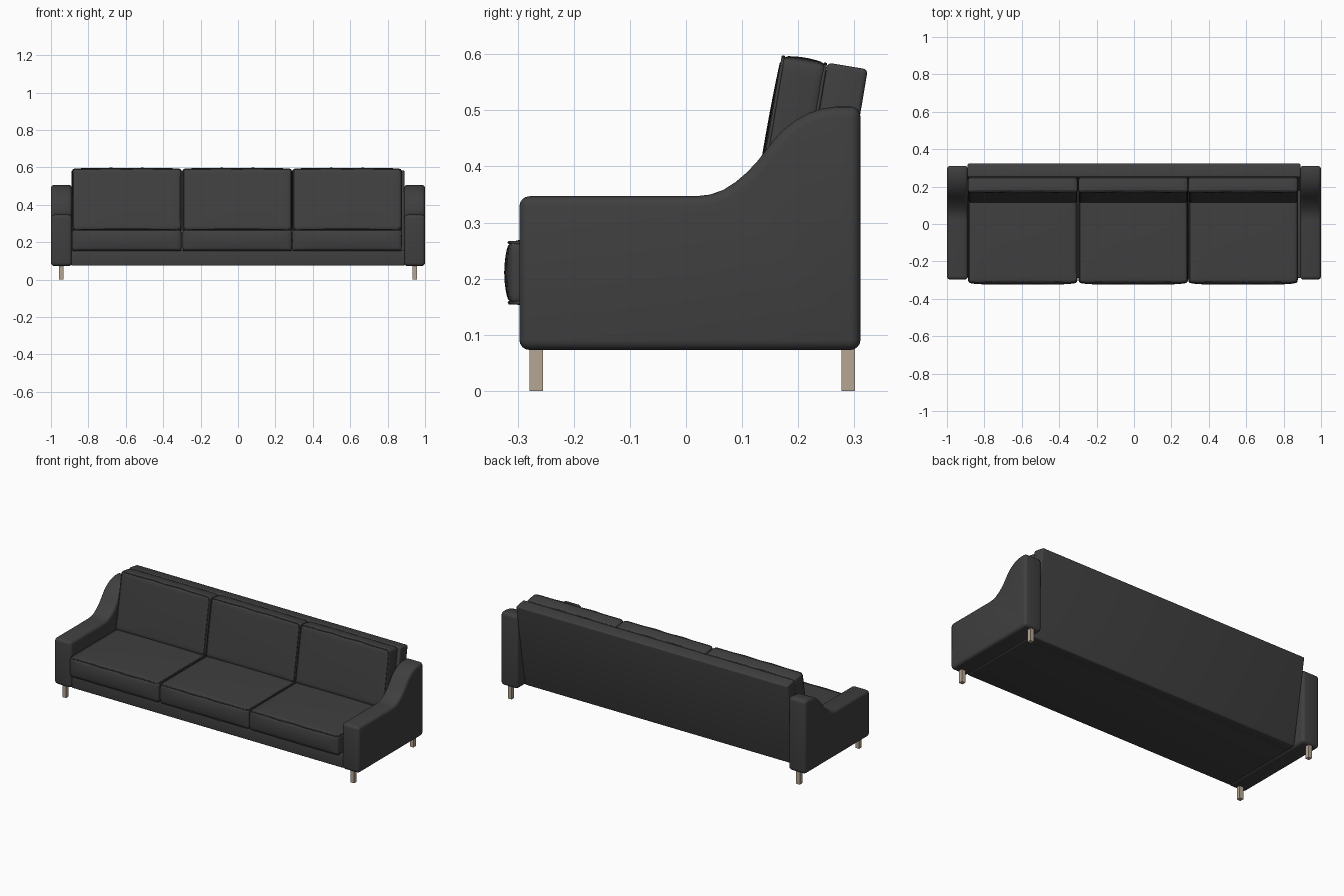
import bpy, bmesh, math
from mathutils import Vector

if "Cube" in bpy.data.objects:
    bpy.data.objects.remove(bpy.data.objects["Cube"])


def material(name, rgb):
    m = bpy.data.materials.new(name)
    m.diffuse_color = (*rgb, 1)
    m.use_nodes = True
    m.node_tree.nodes["Principled BSDF"].inputs["Base Color"].default_value = m.diffuse_color
    return m


FABRIC = material("charcoal fabric", (0.05, 0.05, 0.05))
WOOD = material("pale wood", (0.46, 0.38, 0.29))


def add_object(name, data, mat):
    ob = bpy.data.objects.new(name, data)
    bpy.context.collection.objects.link(ob)
    data.materials.append(mat)
    return ob


def smooth(ob, angle=35):
    bpy.ops.object.select_all(action='DESELECT')
    ob.select_set(True)
    bpy.context.view_layer.objects.active = ob
    bpy.ops.object.shade_smooth_by_angle(angle=math.radians(angle))


def extrude_profile(name, profile, x0, x1, mat, bevel=0.0, segments=4):
    """Side profile of (y, z) points extruded along x, with rounded edges."""
    bm = bmesh.new()
    face = bm.faces.new([bm.verts.new((x0, y, z)) for y, z in profile])
    ext = bmesh.ops.extrude_face_region(bm, geom=[face])
    moved = [g for g in ext["geom"] if isinstance(g, bmesh.types.BMVert)]
    bmesh.ops.translate(bm, verts=moved, vec=(x1 - x0, 0, 0))
    bmesh.ops.recalc_face_normals(bm, faces=bm.faces)
    if bevel:
        edges = [e for e in bm.edges if e.calc_face_angle() > math.radians(40)]
        bmesh.ops.bevel(bm, geom=edges, offset=bevel, segments=segments,
                        profile=0.5, affect='EDGES', clamp_overlap=False)
    me = bpy.data.meshes.new(name)
    bm.to_mesh(me)
    bm.free()
    ob = add_object(name, me, mat)
    if bevel:
        smooth(ob)
    return ob


def box(name, x0, x1, y0, y1, z0, z1, mat, bevel=0.0):
    return extrude_profile(name, [(y0, z0), (y1, z0), (y1, z1), (y0, z1)], x0, x1, mat, bevel)


def cushion(name, size, loc, tilt, crown, border):
    """Puffed rounded box, thickness on local z, with piping round both faces."""
    half = Vector(size) / 2
    r = 0.014
    bm = bmesh.new()
    bmesh.ops.create_cube(bm, size=2)
    bmesh.ops.subdivide_edges(bm, edges=bm.edges[:], cuts=15, use_grid_fill=True)
    for v in bm.verts:
        u = Vector([math.sin(c * math.pi / 2) for c in v.co])
        p = Vector([u[i] * half[i] for i in range(3)])
        inner = Vector([max(-half[i] + r, min(half[i] - r, p[i])) for i in range(3)])
        d = p - inner
        if d.length > 1e-6:
            p = inner + d.normalized() * r
        p.z += u.z * crown * (1 - u.x ** 2) * (1 - u.y ** 2)
        p.x += u.x ** 5 * 0.002 * (1 - u.z ** 2)
        p.y += u.y ** 5 * border * (1 - u.z ** 2) * (1 - u.x ** 6)
        v.co = p
    me = bpy.data.meshes.new(name)
    bm.to_mesh(me)
    bm.free()
    ob = add_object(name, me, FABRIC)
    ob.location, ob.rotation_euler = loc, (tilt, 0, 0)
    smooth(ob, 60)

    # piping: gently wavy rounded rectangles
    cu = bpy.data.curves.new(name + "_piping", 'CURVE')
    cu.dimensions = '3D'
    cu.bevel_depth, cu.bevel_resolution = 0.0035, 1
    hx, hy = half.x - 0.004, half.y - 0.004
    for side in (-1, 1):
        pts = []
        corners = [(1, 1, 0), (-1, 1, 90), (-1, -1, 180), (1, -1, 270)]
        for sx, sy, start in corners:
            for k in range(4):
                a = math.radians(start + k * 30)
                pts.append((sx * (hx - r) + r * math.cos(a), sy * (hy - r) + r * math.sin(a)))
            if sx == sy:  # points along the long front and rear edges
                for k in range(1, 20):
                    t = k / 20
                    wave = 0.002 * math.sin(t * math.pi) * (1 + math.cos(t * 6 * math.pi))
                    pts.append((sx * (hx - r) * (1 - 2 * t), sy * (hy + wave)))
        sp = cu.splines.new('POLY')
        sp.points.add(len(pts) - 1)
        for q, (x, y) in zip(sp.points, pts):
            q.co = (x, y, side * (half.z - 0.004), 1)
        sp.use_cyclic_u = True
    pipe = add_object(name + "_piping", cu, FABRIC)
    pipe.location, pipe.rotation_euler = loc, (tilt, 0, 0)


# swooping arms
ARM = [(-0.297, 0.073), (0.311, 0.073), (0.311, 0.507), (0.268, 0.507), (0.243, 0.503),
       (0.218, 0.495), (0.195, 0.482), (0.174, 0.466), (0.156, 0.447), (0.141, 0.427),
       (0.126, 0.408), (0.108, 0.389), (0.088, 0.372), (0.066, 0.358), (0.043, 0.350),
       (0.018, 0.347), (-0.297, 0.347)]
for side, s in (("left", -1), ("right", 1)):
    extrude_profile(side + "_arm", ARM, s * 0.888, s * 1.0, FABRIC, 0.018)
    # square legs
    for end, y in (("front", -0.267), ("rear", 0.289)):
        box(f"{side}_{end}_leg", s * 0.945 - 0.012, s * 0.945 + 0.012,
            y - 0.012, y + 0.012, 0, 0.08, WOOD)

# base and leaning back panel
box("base", -0.892, 0.892, -0.288, 0.22, 0.075, 0.156, FABRIC, 0.006)
extrude_profile("back_panel", [(0.165, 0.075), (0.240, 0.075), (0.324, 0.573), (0.252, 0.585)],
                -0.89, 0.89, FABRIC, 0.008)

# seat and back cushions
LEAN = 0.167
for label, x in (("left", -0.595), ("middle", -0.004), ("right", 0.583)):
    cushion(label + "_seat_cushion", (0.582, 0.48, 0.115), (x, -0.075, 0.211), 0, 0.005, 0.009)
    cushion(label + "_back_cushion", (0.582, 0.335, 0.084), (x, 0.183, 0.424),
            math.pi / 2 - LEAN, 0.004, 0.005)
